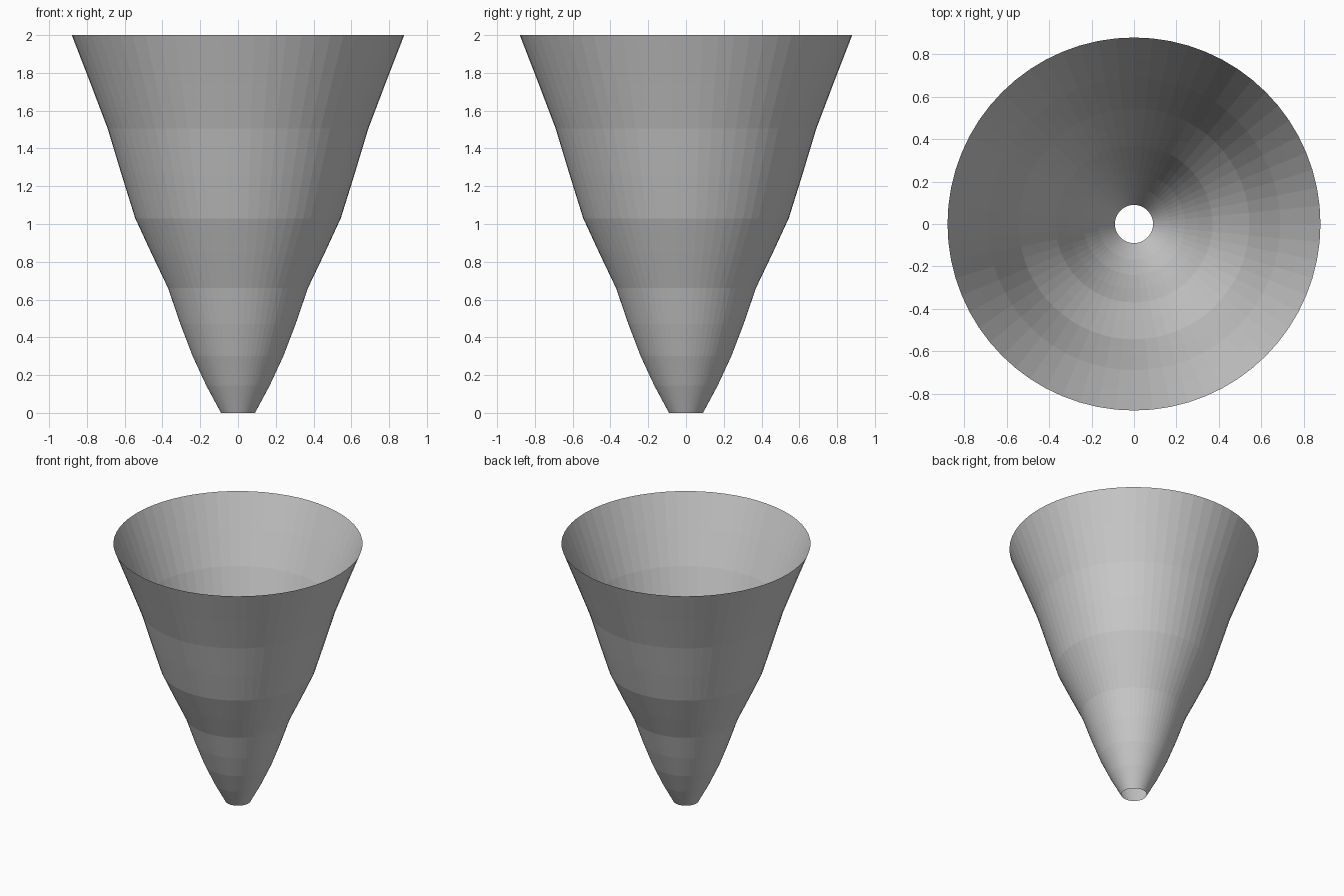
import bpy, bmesh
from math import cos, sin, tau

if "Cube" in bpy.data.objects:
    bpy.data.objects.remove(bpy.data.objects["Cube"])

SIDES = 64
# Radius and height of each ring, from the narrow open foot to the wide rim
PROFILE = [(0.09, 0.0), (0.168, 0.145), (0.24, 0.30), (0.305, 0.47),
           (0.37, 0.66), (0.456, 0.84), (0.544, 1.03), (0.616, 1.26),
           (0.69, 1.505), (0.785, 1.755), (0.88, 2.0)]


def lathe(name, profile, sides):
    """Revolve an open profile about z into a single-walled shell."""
    bm = bmesh.new()
    rings = [[bm.verts.new((r * cos(tau * i / sides), r * sin(tau * i / sides), z))
              for i in range(sides)] for r, z in profile]
    for low, high in zip(rings, rings[1:]):
        for i in range(sides):
            j = (i + 1) % sides
            bm.faces.new((low[i], low[j], high[j], high[i]))
    mesh = bpy.data.meshes.new(name)
    bm.to_mesh(mesh)
    bm.free()
    obj = bpy.data.objects.new(name, mesh)
    bpy.context.collection.objects.link(obj)
    return obj


# Funnel shell, open at both ends
lathe("funnel_shell", PROFILE, SIDES)
